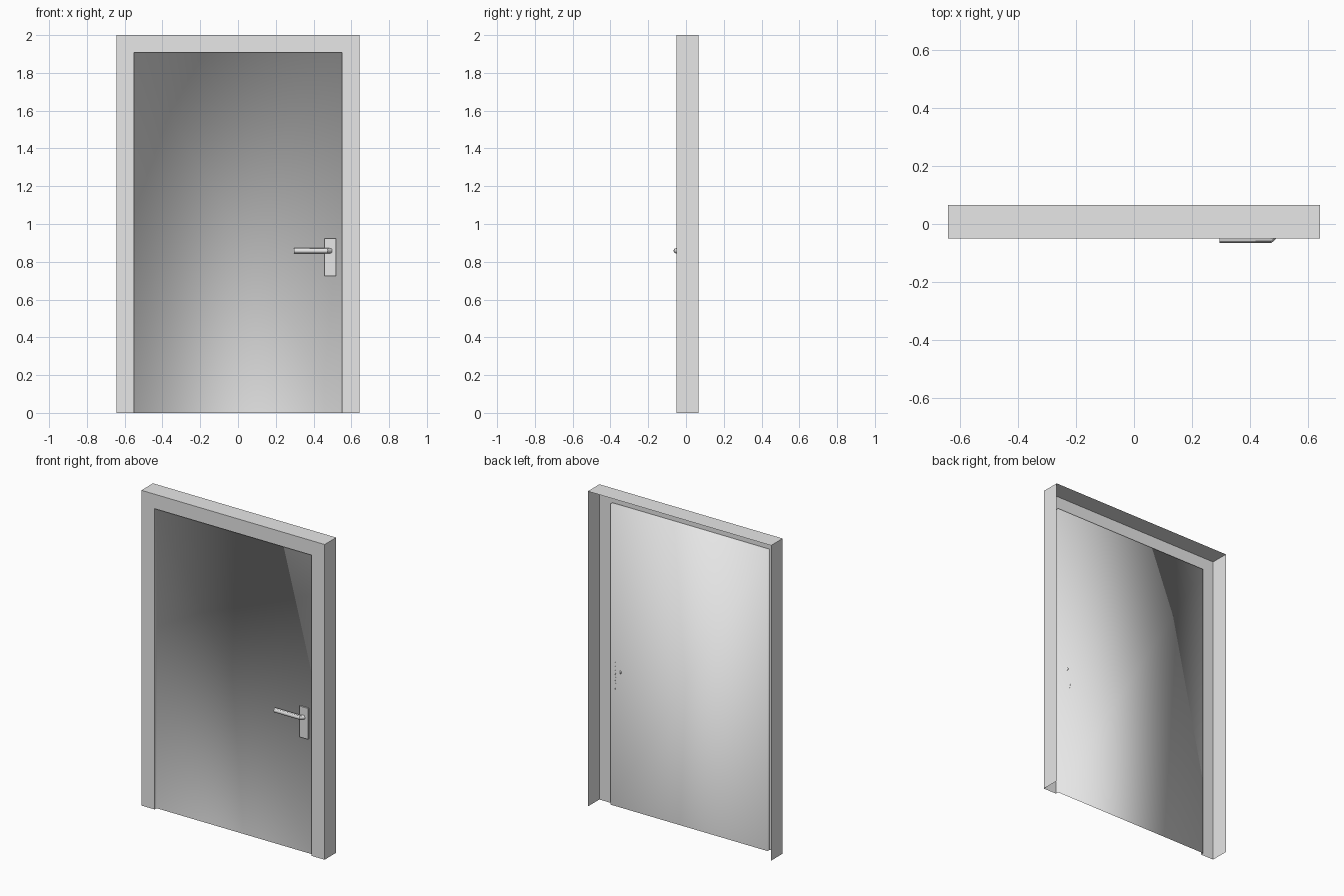
import bpy, bmesh

cube = bpy.data.objects.get("Cube")
if cube:
    bpy.data.objects.remove(cube, do_unlink=True)

HALF_W, HEIGHT = 0.643, 2.0
BORDER = 0.092
FRONT, BACK, DOOR = -0.05, 0.066, -0.03

grey = bpy.data.materials.new("light_grey")
grey.use_nodes = True
grey.diffuse_color = (0.8, 0.8, 0.8, 1)
grey.node_tree.nodes["Principled BSDF"].inputs["Base Color"].default_value = (0.8, 0.8, 0.8, 1)


def add_object(name, bm):
    mesh = bpy.data.meshes.new(name)
    bm.to_mesh(mesh)
    bm.free()
    mesh.materials.append(grey)
    obj = bpy.data.objects.new(name, mesh)
    bpy.context.collection.objects.link(obj)
    return obj


def arch(bm, inset, y):
    """Row of points up one side, across the top and down the other."""
    x, z = HALF_W - inset, HEIGHT - inset
    return [bm.verts.new((px, y, pz)) for px, pz in ((-x, 0), (-x, z), (x, z), (x, 0))]


def sweep(bm, profile):
    """Skin an (inset, depth) profile around the doorway; return the last row."""
    rows = [arch(bm, inset, y) for inset, y in profile]
    for a, b in zip(rows, rows[1:]):
        for i in range(len(a) - 1):
            bm.faces.new((a[i], b[i], b[i + 1], a[i + 1]))
    return rows[-1]


# Frame: open-backed outer casing and front border
bm = bmesh.new()
sweep(bm, [(0, BACK), (0, FRONT), (BORDER, FRONT)])
add_object("door_frame", bm)

# Door leaf with the smooth-shaded return that joins it to the frame
bm = bmesh.new()
inner = sweep(bm, [(BORDER, FRONT), (BORDER, DOOR)])
bm.faces.new(inner[::-1])
for face in bm.faces:
    face.smooth = True
add_object("door_panel", bm)

# Handle back plate
bm = bmesh.new()
bmesh.ops.create_cube(bm, size=1)
bmesh.ops.scale(bm, vec=(0.06, 0.009, 0.196), verts=bm.verts)
bmesh.ops.translate(bm, vec=(0.488, DOOR - 0.0045, 0.824), verts=bm.verts)
add_object("handle_plate", bm)

# Lever: round bar with an angled neck running into the plate
curve = bpy.data.curves.new("handle_lever", "CURVE")
curve.dimensions = "3D"
curve.bevel_depth = 0.014
curve.bevel_resolution = 4
curve.use_fill_caps = True
spline = curve.splines.new("POLY")
path = [(0.296, -0.052), (0.47, -0.052), (0.489, DOOR - 0.003)]
spline.points.add(len(path) - 1)
for point, (x, y) in zip(spline.points, path):
    point.co = (x, y, 0.858, 1)
curve.materials.append(grey)
lever = bpy.data.objects.new("handle_lever", curve)
bpy.context.collection.objects.link(lever)
bpy.ops.object.select_all(action="DESELECT")
lever.select_set(True)
bpy.context.view_layer.objects.active = lever
bpy.ops.object.convert(target="MESH")
bpy.ops.object.shade_smooth_by_angle()
